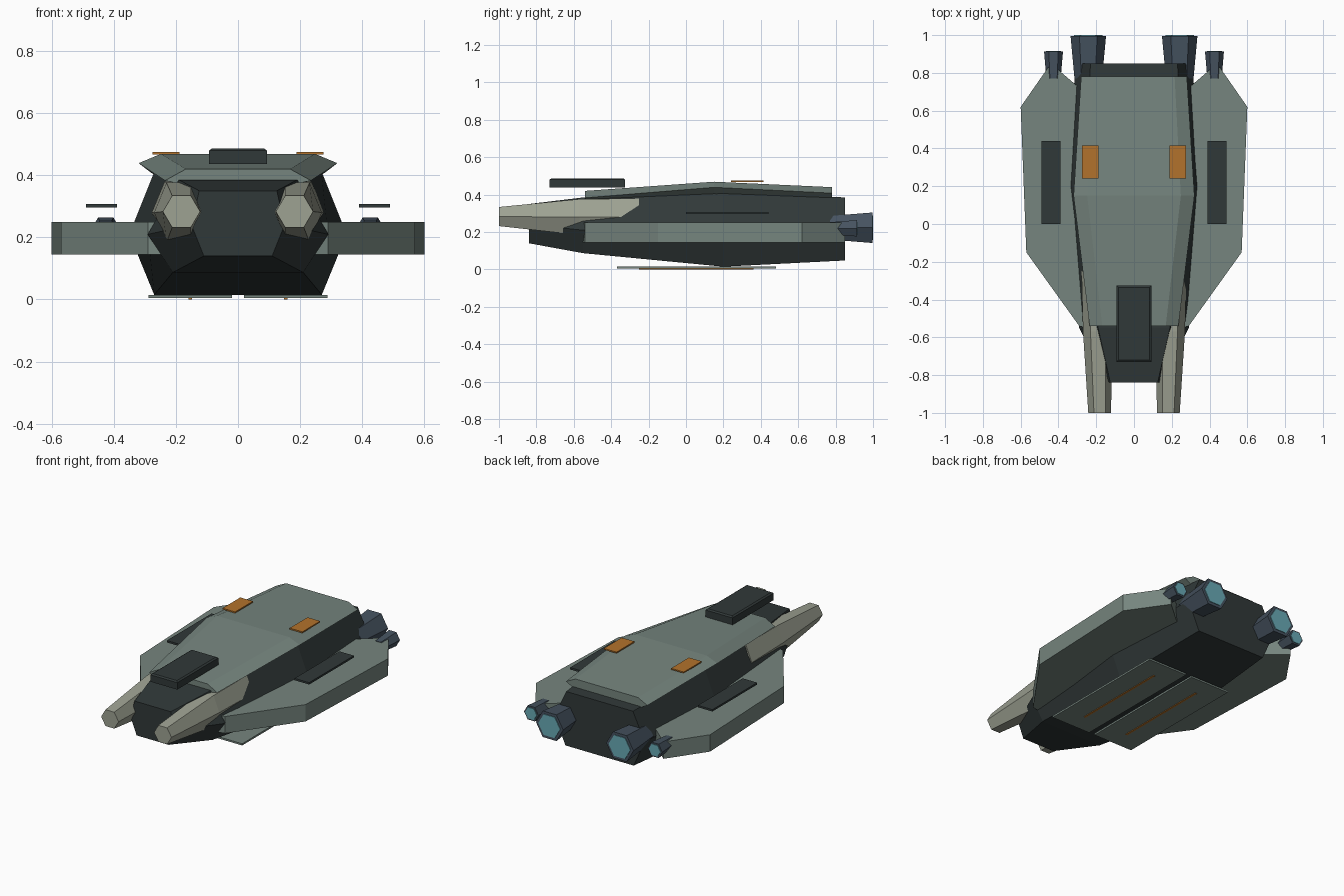
import bpy, bmesh, math

if "Cube" in bpy.data.objects:
    bpy.data.objects.remove(bpy.data.objects["Cube"])


def material(name, rgb):
    m = bpy.data.materials.new(name)
    m.diffuse_color = (*rgb, 1)
    m.use_nodes = True
    m.node_tree.nodes["Principled BSDF"].inputs["Base Color"].default_value = m.diffuse_color
    return m


DARK = material("dark hull", (0.03, 0.04, 0.04))
GREEN = material("grey green armour", (0.18, 0.235, 0.21))
BEIGE = material("pale beige", (0.34, 0.36, 0.29))
STEEL = material("blue steel", (0.06, 0.085, 0.115))
CYAN = material("engine glow", (0.14, 0.40, 0.46))
ORANGE = material("orange marking", (0.45, 0.17, 0.025))


def loft(name, rings, mat):
    """Skin a list of equal-length rings of 3D points and cap both ends."""
    bm = bmesh.new()
    vs = [[bm.verts.new(p) for p in r] for r in rings]
    n = len(rings[0])
    for a, b in zip(vs, vs[1:]):
        for i in range(n):
            j = (i + 1) % n
            bm.faces.new((a[i], a[j], b[j], b[i]))
    bm.faces.new(vs[0])
    bm.faces.new(vs[-1])
    bmesh.ops.recalc_face_normals(bm, faces=bm.faces)
    me = bpy.data.meshes.new(name)
    bm.to_mesh(me)
    bm.free()
    me.materials.append(mat)
    ob = bpy.data.objects.new(name, me)
    bpy.context.collection.objects.link(ob)
    return ob


def hexa(y, bottom, middle, top):
    """Symmetric six-sided section from three (half width, z) pairs."""
    side = [bottom, middle, top]
    return [(x, y, z) for x, z in side] + [(-x, y, z) for x, z in reversed(side)]


def ring(cx, y, cz, rx, rz):
    """Hexagon with points to left and right."""
    return [(cx + rx * math.cos(i * math.pi / 3), y, cz + rz * math.sin(i * math.pi / 3) / 0.866)
            for i in range(6)]


def box(name, x0, x1, y0, y1, z0, z1, mat, inset=0.0):
    def level(z, d):
        return [(x0 + d, y0 + d, z), (x1 - d, y0 + d, z), (x1 - d, y1 - d, z), (x0 + d, y1 - d, z)]
    return loft(name, [level(z0, 0), level(z1, inset)], mat)


# main hull
loft("hull", [
    hexa(-0.84, (0.11, 0.14), (0.15, 0.24), (0.125, 0.35)),
    hexa(-0.55, (0.21, 0.087), (0.29, 0.21), (0.19, 0.385)),
    hexa(0.2, (0.27, 0.015), (0.35, 0.21), (0.268, 0.415)),
    hexa(0.85, (0.235, 0.048), (0.31, 0.215), (0.23, 0.385))], DARK)

# upper armour deck
loft("top_armour", [
    hexa(-0.54, (0.20, 0.375), (0.235, 0.383), (0.168, 0.42)),
    hexa(0.15, (0.27, 0.405), (0.32, 0.439), (0.248, 0.469)),
    hexa(0.78, (0.23, 0.38), (0.28, 0.408), (0.215, 0.44))], GREEN)

# sensor block on the nose
box("nose_turret", -0.093, 0.093, -0.73, -0.325, 0.437, 0.48, DARK)
box("nose_turret_cap", -0.093, 0.093, -0.73, -0.325, 0.48, 0.487, DARK, 0.01)

WING = [(0.25, -0.55), (0.29, -0.54), (0.57, -0.15), (0.6, 0.62), (0.44, 0.85), (0.30, 0.73), (0.25, 0.70)]
for side, s in (("right", 1), ("left", -1)):
    def span(a, b):
        return sorted((s * a, s * b))

    # side wing slab
    loft(side + "_wing", [[(s * x, y, z) for x, y in WING] for z in (0.145, 0.25)], GREEN)
    # front prong
    loft(side + "_prong", [
        ring(s * 0.182, -1.0, 0.283, 0.06, 0.051),
        ring(s * 0.191, -0.57, 0.28, 0.079, 0.096),
        ring(s * 0.195, -0.25, 0.28, 0.083, 0.1)], BEIGE)
    # main and small thrusters with glowing nozzles
    for label, x, z, y0, y1, r0, r1 in (("main", 0.242, 0.223, 0.77, 1.0, 0.073, 0.094),
                                        ("small", 0.426, 0.22, 0.77, 0.917, 0.038, 0.05)):
        loft(f"{side}_{label}_thruster", [
            ring(s * x, y0, z, r0, r0 * 0.866), ring(s * x, y1 - 0.004, z, r1, r1 * 0.866)], STEEL)
        loft(f"{side}_{label}_glow", [
            ring(s * x, y, z, r1 * 0.8, r1 * 0.69) for y in (y1 - 0.006, y1)], CYAN)
    # panel above the wing
    box(side + "_wing_panel", *span(0.39, 0.49), 0.0, 0.44, 0.296, 0.308, DARK)
    # orange deck marking
    box(side + "_deck_marking", *span(0.188, 0.275), 0.24, 0.415, 0.467, 0.475, ORANGE)
    # belly plate and its stripe
    box(side + "_belly_plate", *span(0.02, 0.288), -0.37, 0.48, 0.004, 0.015, GREEN)
    box(side + "_belly_stripe", *span(0.148, 0.16), -0.25, 0.36, 0.0, 0.005, ORANGE)
